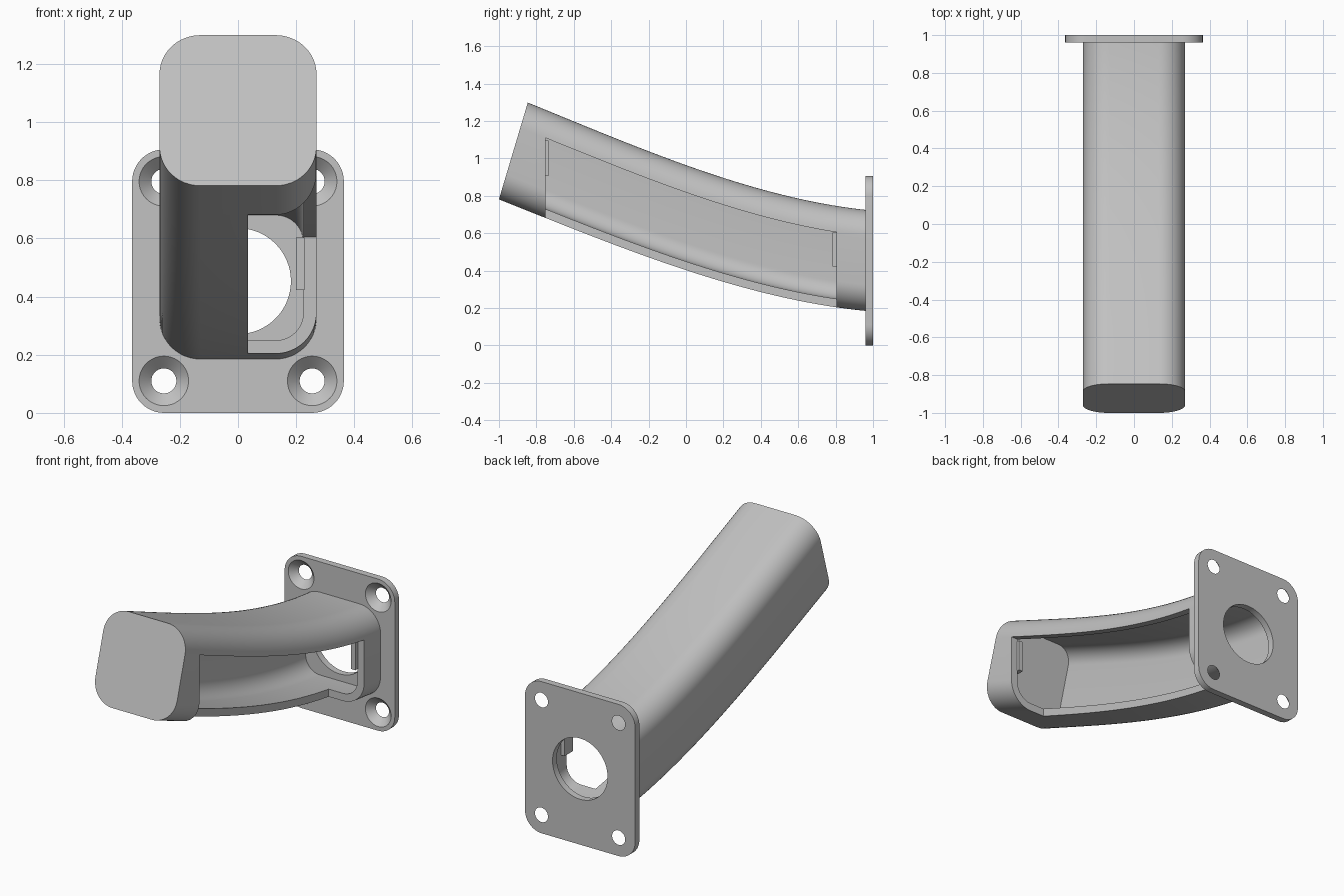
import bpy, bmesh, math
from mathutils import Vector, Matrix

cube = bpy.data.objects.get("Cube")
if cube:
    bpy.data.objects.remove(cube, do_unlink=True)

grey = bpy.data.materials.new("light_grey")
grey.use_nodes = True
grey.diffuse_color = (0.54, 0.54, 0.54, 1)
grey.node_tree.nodes["Principled BSDF"].inputs["Base Color"].default_value = (0.54, 0.54, 0.54, 1)

HALF, CORNER, WALL = 0.27, 0.14, 0.045
TILT = math.radians(16.6)
SPINE = [Vector(p) for p in ((0, 0.96, 0.455), (0, 0.33, 0.52), (0, -0.295, 0.787), (0, -0.923, 1.04))]
HOLE_Z = 0.453


def place(t, u, v):
    """Point at sideways u and upward v of the section at t along the spine."""
    a, b, c, d = SPINE
    s = 1 - t
    mid = a * s**3 + b * (3 * s * s * t) + c * (3 * s * t * t) + d * t**3
    return mid + Vector((u, v * math.sin(TILT * t), v * math.cos(TILT * t)))


def rounded(hw, hh, r, steps=12):
    """Outline of a rounded rectangle."""
    pts = []
    for q, (sx, sy) in enumerate(((1, 1), (-1, 1), (-1, -1), (1, -1))):
        for i in range(steps + 1):
            a = math.pi / 2 * (q + i / steps)
            pts.append((sx * (hw - r) + r * math.cos(a), sy * (hh - r) + r * math.sin(a)))
    return pts


def finish(name, bm):
    bmesh.ops.recalc_face_normals(bm, faces=bm.faces)
    mesh = bpy.data.meshes.new(name)
    bm.to_mesh(mesh)
    bm.free()
    mesh.materials.append(grey)
    ob = bpy.data.objects.new(name, mesh)
    bpy.context.collection.objects.link(ob)
    return ob


def loft(name, rings):
    """Closed solid through a list of equal-length point rings."""
    bm = bmesh.new()
    rows = [[bm.verts.new(p) for p in ring] for ring in rings]
    n = len(rows[0])
    for r0, r1 in zip(rows, rows[1:]):
        for i in range(n):
            j = (i + 1) % n
            bm.faces.new((r0[i], r0[j], r1[j], r1[i]))
    bm.faces.new(rows[0])
    bm.faces.new(rows[-1])
    return finish(name, bm)


def tube(name, half, r, t0, t1, count=48):
    outline = rounded(half, half, r)
    ts = [t0 + (t1 - t0) * i / count for i in range(count + 1)]
    return loft(name, [[place(t, u, v) for u, v in outline] for t in ts])


def cone(name, x, z, y0, r0, y1, r1):
    """Round cutter along y."""
    bm = bmesh.new()
    bmesh.ops.create_cone(bm, cap_ends=True, segments=64, radius1=r0, radius2=r1, depth=y1 - y0,
                          matrix=Matrix.Translation((x, (y0 + y1) / 2, z)) @ Matrix.Rotation(-math.pi / 2, 4, 'X'))
    return finish(name, bm)


def carve(ob, cutters):
    for c in cutters:
        c.hide_render = True
        m = ob.modifiers.new("cut", 'BOOLEAN')
        m.operation, m.solver, m.object = 'DIFFERENCE', 'EXACT', c
    bpy.context.view_layer.update()
    mesh = bpy.data.meshes.new_from_object(ob.evaluated_get(bpy.context.evaluated_depsgraph_get()))
    ob.modifiers.clear()
    ob.data = mesh
    for c in cutters:
        bpy.data.objects.remove(c, do_unlink=True)


def smooth(ob):
    bpy.ops.object.select_all(action='DESELECT')
    ob.select_set(True)
    bpy.context.view_layer.objects.active = ob
    bpy.ops.object.shade_smooth_by_angle(angle=math.radians(25))


def t_at(y, v):
    """Spine parameter where the line at height v crosses y."""
    lo, hi = -0.1, 1.1
    for _ in range(40):
        m = (lo + hi) / 2
        lo, hi = (m, hi) if place(m, 0, v).y > y else (lo, m)
    return lo


# Curved hollow arm, open at the plate end
arm = tube("curved_arm", HALF, CORNER, -0.006, 1)
cavity = tube("cavity_cutter", HALF - WALL, CORNER - WALL, -0.03, 0.977)

# Opening through the side and half of the underside
TOP, INNER, FRONT, BACK = 0.13, 0.035, -0.75, 0.805
rings = []
for i in range(41):
    y = FRONT + (BACK - FRONT) * i / 40
    z = place(t_at(y, TOP), 0, TOP).z
    rings.append([(INNER, y, z), (0.5, y, z), (0.5, y, -0.2), (INNER, y, -0.2)])
carve(arm, [cavity, loft("opening_cutter", rings)])
smooth(arm)

# Mounting plate with a central hole and four countersunk holes
plate = loft("mounting_plate", [[(x, y, z + HOLE_Z) for x, z in rounded(0.364, HOLE_Z, 0.11)] for y in (0.96, 1.0)])
cutters = [cone("centre_cutter", 0, HOLE_Z, 0.9, 0.182, 1.1, 0.182)]
for x in (-0.255, 0.255):
    for dz in (-0.343, 0.343):
        cutters.append(cone("screw_cutter", x, HOLE_Z + dz, 0.94, 0.106, 1.02, 0.022))
carve(plate, cutters)
smooth(plate)

# Retaining tabs inside both ends of the opening
for name, y0, y1, z0, z1 in (("back_tab", 0.782, 0.86, 0.422, 0.603), ("front_tab", -0.80, -0.735, 0.905, 1.095)):
    loft(name, [[(0.2, y, z0), (0.228, y, z0), (0.228, y, z1), (0.2, y, z1)] for y in (y0, y1)])
